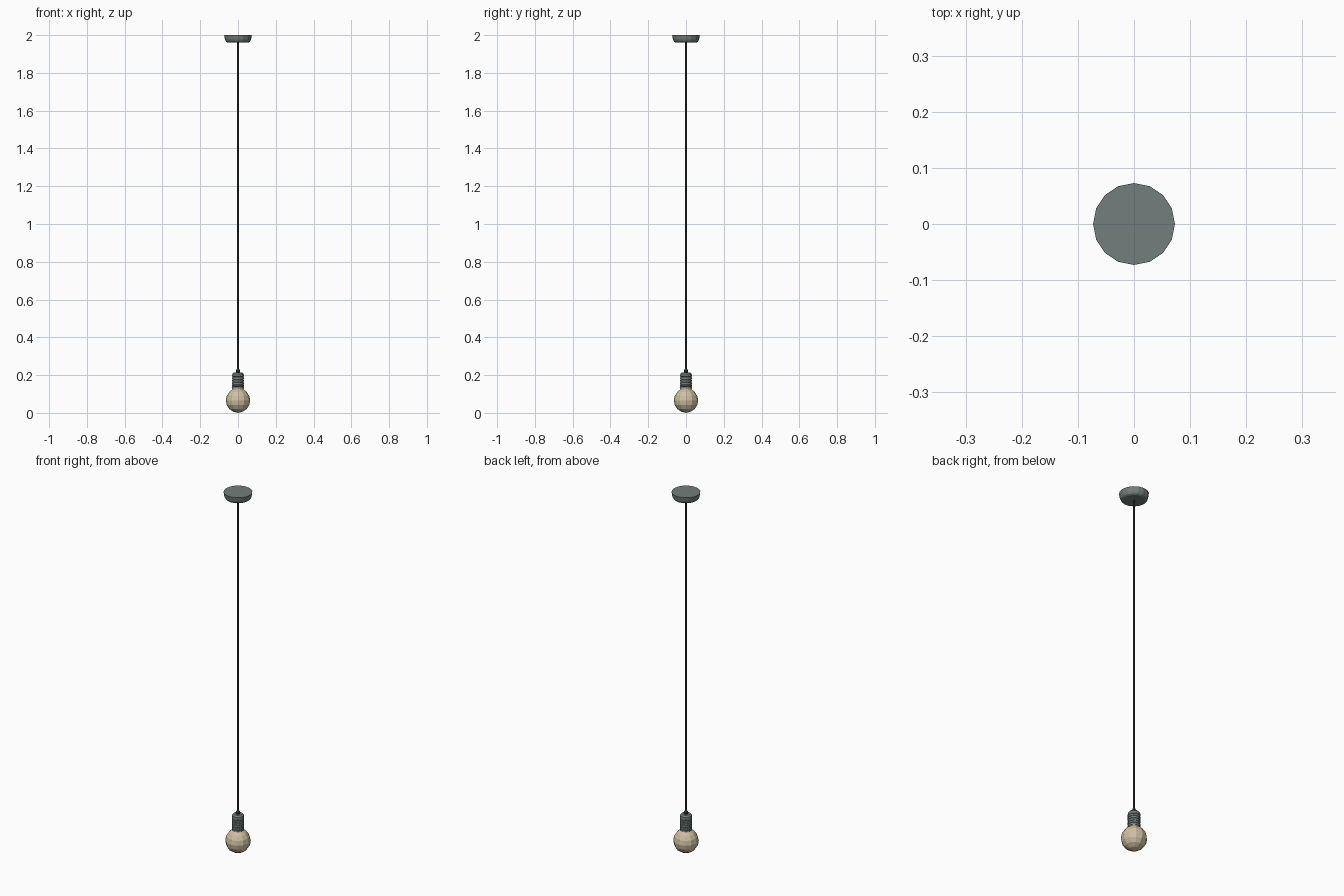
import bpy, bmesh
from math import cos, sin, pi, radians

if "Cube" in bpy.data.objects:
    bpy.data.objects.remove(bpy.data.objects["Cube"])


def material(name, color):
    m = bpy.data.materials.new(name)
    m.diffuse_color = (*color, 1)
    m.use_nodes = True
    m.node_tree.nodes["Principled BSDF"].inputs["Base Color"].default_value = m.diffuse_color
    return m


metal = material("grey_green_metal", (0.17, 0.21, 0.20))
dark = material("dark_cord", (0.04, 0.05, 0.05))
glass = material("warm_glass", (0.62, 0.52, 0.36))


def lathe(name, profile, sides, mat):
    """Revolve (radius, z) points around z; radius 0 makes a pole."""
    bm = bmesh.new()
    rings = []
    for r, z in profile:
        n = 1 if r == 0 else sides
        rings.append([bm.verts.new((r * cos(2 * pi * i / sides),
                                    r * sin(2 * pi * i / sides), z))
                      for i in range(n)])
    for a, b in zip(rings, rings[1:]):
        for i in range(sides):
            j = (i + 1) % sides
            quad = [a[i % len(a)], a[j % len(a)], b[j % len(b)], b[i % len(b)]]
            bm.faces.new(list(dict.fromkeys(quad)))
    bmesh.ops.recalc_face_normals(bm, faces=bm.faces)
    mesh = bpy.data.meshes.new(name)
    bm.to_mesh(mesh)
    bm.free()
    mesh.materials.append(mat)
    obj = bpy.data.objects.new(name, mesh)
    bpy.context.collection.objects.link(obj)
    return obj


# Ceiling canopy
lathe("ceiling_canopy", [(0, 2.0), (0.073, 2.0), (0.069, 1.976),
                         (0.063, 1.965), (0.055, 1.961), (0, 1.961)], 16, metal)

# Hanging cord
lathe("cord", [(0, 1.965), (0.0055, 1.965), (0.0055, 0.21), (0, 0.21)], 8, dark)

# Cord grip on top of the socket
lathe("cord_grip", [(0, 0.232), (0.007, 0.232), (0.010, 0.226),
                    (0.010, 0.208), (0, 0.208)], 10, dark)

# Socket with shallow ridges
socket = [(0, 0.215), (0.022, 0.215), (0.030, 0.207)]
ridges, top, bottom = 5, 0.200, 0.136
step = (top - bottom) / ridges
for k in range(ridges):
    z = top - k * step
    socket += [(0.031, z), (0.031, z - step * 0.6),
               (0.029, z - step * 0.7), (0.029, z - step * 0.9)]
socket += [(0.031, bottom), (0.031, 0.128), (0, 0.128)]
lathe("socket", socket, 16, metal)

# Globe bulb with a short neck
R = 0.0645
bulb = [(0, 0.002)]
bulb += [(R * sin(radians(a)), 0.066 - R * cos(radians(a)))
         for a in (22.5, 45, 67.5, 90, 112.5, 135)]
bulb += [(0.029, 0.125), (0.026, 0.134), (0, 0.134)]
bulb[0] = (0, 0.0)
lathe("bulb", bulb, 12, glass)
